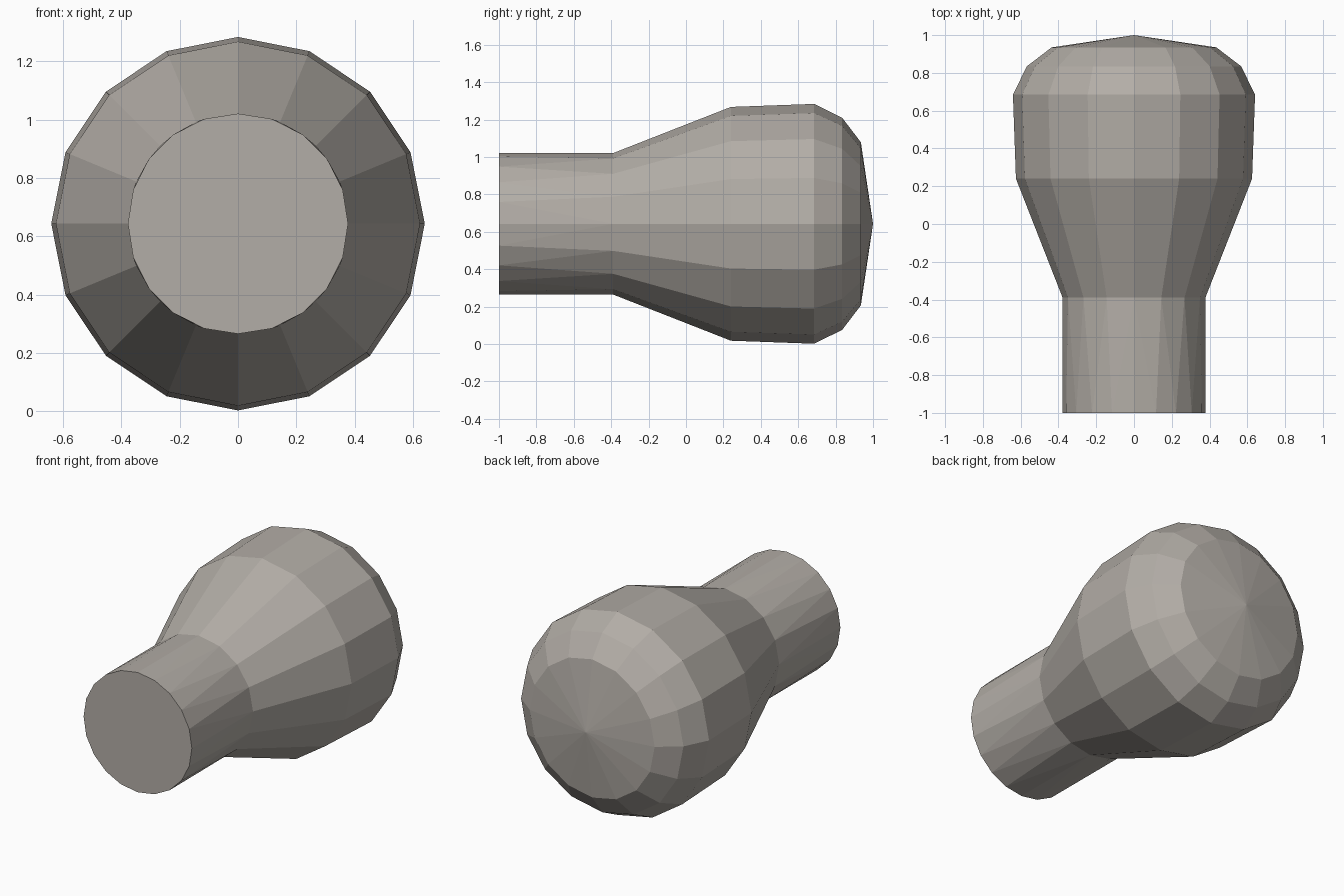
import bpy, bmesh, math

if "Cube" in bpy.data.objects:
    bpy.data.objects.remove(bpy.data.objects["Cube"])

CZ = 0.643  # height of the long axis

mat = bpy.data.materials.new("warm grey")
mat.diffuse_color = (0.45, 0.42, 0.385, 1)
mat.use_nodes = True
mat.node_tree.nodes["Principled BSDF"].inputs["Base Color"].default_value = mat.diffuse_color


def ring(bm, y, r, n):
    return [bm.verts.new((r * math.sin(2 * math.pi * i / n), y,
                          CZ + r * math.cos(2 * math.pi * i / n))) for i in range(n)]


def finish(bm, name):
    bmesh.ops.recalc_face_normals(bm, faces=bm.faces[:])
    me = bpy.data.meshes.new(name)
    bm.to_mesh(me)
    bm.free()
    me.materials.append(mat)
    ob = bpy.data.objects.new(name, me)
    bpy.context.collection.objects.link(ob)
    return ob


# Rounded bulb: 16-sided lathe along y, closed with a pointed fan
N = 16
bm = bmesh.new()
profile = [(-0.39, 0.378), (0.24, 0.625), (0.685, 0.641), (0.835, 0.567), (0.935, 0.436)]
rings = [ring(bm, y, r, N) for y, r in profile]
for a, b in zip(rings, rings[1:]):
    for i in range(N):
        j = (i + 1) % N
        bm.faces.new((a[i], a[j], b[j], b[i]))
tip = bm.verts.new((0, 1.0, CZ))
for i in range(N):
    bm.faces.new((rings[-1][i], rings[-1][(i + 1) % N], tip))
finish(bm, "bulb")

# Neck: lofted from the 16-sided bulb opening to a 20-sided flat end
bm = bmesh.new()
ring(bm, -0.39, 0.378, N)
ring(bm, -1.0, 0.378, 20)
bmesh.ops.convex_hull(bm, input=bm.verts[:])
bm.normal_update()
inner = [f for f in bm.faces if all(v.co.y > -0.5 for v in f.verts)]
bmesh.ops.delete(bm, geom=inner, context='FACES_ONLY')
bmesh.ops.dissolve_limit(bm, angle_limit=0.005, verts=bm.verts[:], edges=bm.edges[:])
finish(bm, "neck")
